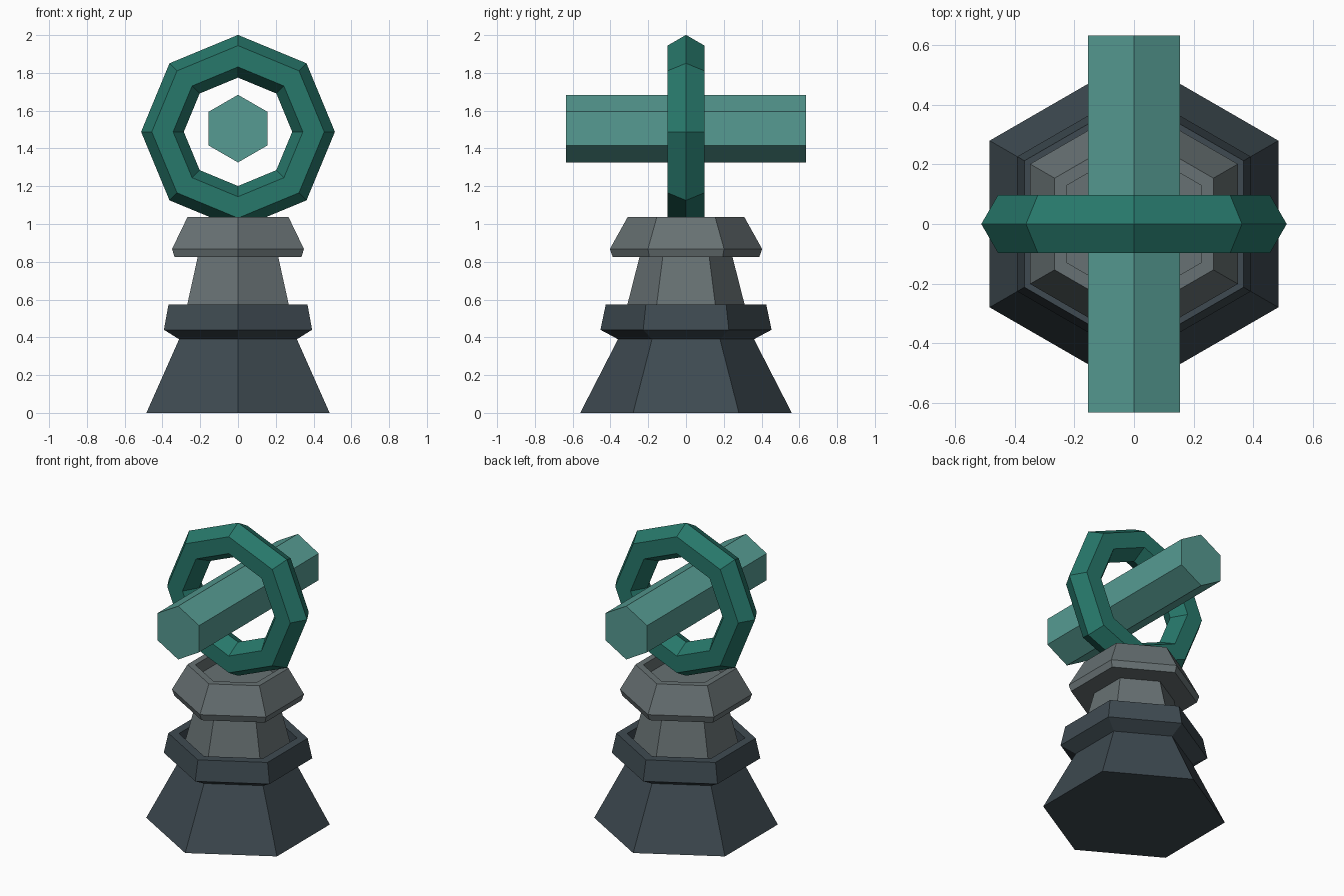
import bpy, bmesh, math
from mathutils import Matrix

if "Cube" in bpy.data.objects:
    bpy.data.objects.remove(bpy.data.objects["Cube"])


def material(name, rgb):
    m = bpy.data.materials.new(name)
    lin = [((c / 255 + 0.055) / 1.055) ** 2.4 for c in rgb]
    m.diffuse_color = (*lin, 1)
    m.use_nodes = True
    m.node_tree.nodes["Principled BSDF"].inputs["Base Color"].default_value = m.diffuse_color
    return m


slate = material("dark slate", (62, 74, 81))
stone = material("grey stone", (103, 113, 115))
teal = material("deep teal", (39, 120, 107))
pale = material("pale teal", (86, 155, 146))


def finish(name, bm, mat):
    bmesh.ops.recalc_face_normals(bm, faces=bm.faces)
    me = bpy.data.meshes.new(name)
    bm.to_mesh(me)
    bm.free()
    me.materials.append(mat)
    ob = bpy.data.objects.new(name, me)
    bpy.context.collection.objects.link(ob)
    return ob


def bridge(bm, a, b):
    for i in range(len(a)):
        j = (i + 1) % len(a)
        bm.faces.new((a[i], a[j], b[j], b[i]))


def hex_lathe(name, profile, mat, matrix=Matrix()):
    """Closed six-sided solid from (radius, height) pairs, corner on +-y."""
    bm = bmesh.new()
    rings = [[bm.verts.new((r * math.sin(k * math.pi / 3), r * math.cos(k * math.pi / 3), z))
              for k in range(6)] for r, z in profile]
    for a, b in zip(rings, rings[1:]):
        bridge(bm, a, b)
    bm.faces.new(rings[0])
    bm.faces.new(rings[-1])
    bm.transform(matrix)
    return finish(name, bm, mat)


# Flared foot with recessed rim
hex_lathe("base", [(0.56, 0), (0.36, 0.39), (0.453, 0.44), (0.425, 0.573),
                   (0.36, 0.573), (0.36, 0.50)], slate)
# Tapered shaft
hex_lathe("shaft", [(0.329, 0.50), (0.245, 0.83)], stone)
# Collar with recessed top
hex_lathe("collar", [(0.388, 0.825), (0.403, 0.868), (0.308, 1.038),
                     (0.26, 1.038), (0.26, 0.96)], stone)

# Octagonal ring with a hexagonal section
bm = bmesh.new()
sections = []
for i in range(8):
    a = i * math.pi / 4
    row = []
    for k in range(6):
        t = k * math.pi / 3
        r = 0.4 + 0.113 * math.cos(t)
        row.append(bm.verts.new((r * math.sin(a), 0.113 * math.sin(t), 1.488 + r * math.cos(a))))
    sections.append(row)
for i in range(8):
    bridge(bm, sections[i], sections[(i + 1) % 8])
finish("ring", bm, teal)

# Hexagonal rod through the ring
hex_lathe("rod", [(0.179, -0.634), (0.179, 0.634)], pale,
          Matrix.Translation((0, 0, 1.505)) @ Matrix.Rotation(math.pi / 2, 4, 'X'))
